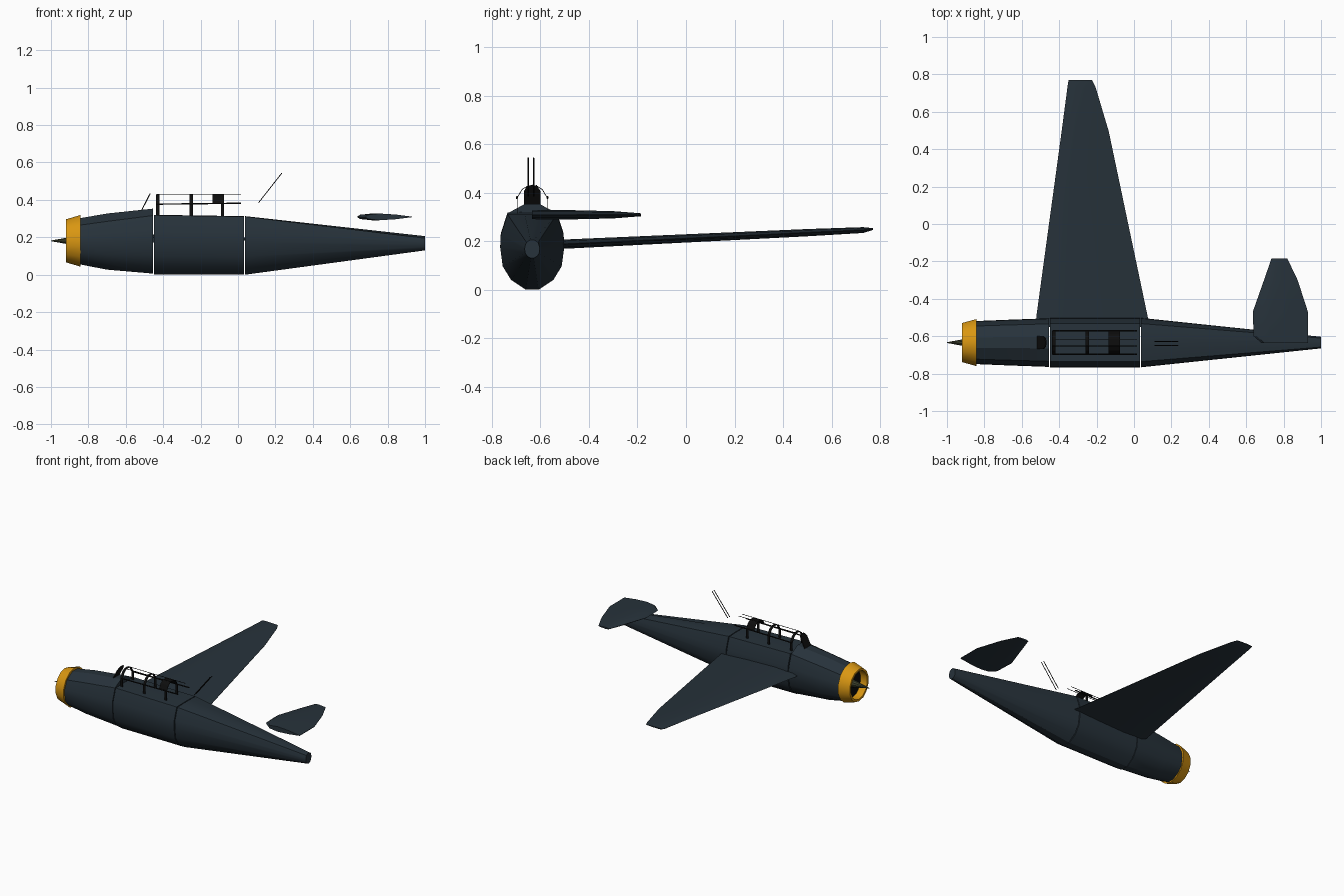
import bpy, bmesh, math
from mathutils import Vector

cube = bpy.data.objects.get("Cube")
if cube:
    bpy.data.objects.remove(cube, do_unlink=True)

CY = -0.634  # fuselage centre line


def material(name, color):
    m = bpy.data.materials.new(name)
    m.use_nodes = True
    m.diffuse_color = (*color, 1)
    bsdf = m.node_tree.nodes["Principled BSDF"]
    bsdf.inputs["Base Color"].default_value = (*color, 1)
    bsdf.inputs["Roughness"].default_value = 0.8
    return m


NAVY = material("dark navy", (0.020, 0.032, 0.043))
ORANGE = material("cowl orange", (0.70, 0.31, 0.006))
BLACK = material("frame black", (0.004, 0.004, 0.004))
OLIVE = material("dark olive", (0.045, 0.05, 0.025))


def loft(name, rings, mat, closed=True, caps=True, smooth=30):
    """Skin a list of point rings into one mesh."""
    bm = bmesh.new()
    loops = [[bm.verts.new(p) for p in ring] for ring in rings]
    n = len(loops[0])
    for a, b in zip(loops, loops[1:]):
        for i in range(n if closed else n - 1):
            j = (i + 1) % n
            bm.faces.new((a[i], a[j], b[j], b[i]))
    if caps:
        bm.faces.new(loops[0])
        bm.faces.new(loops[-1])
    bmesh.ops.recalc_face_normals(bm, faces=bm.faces)
    mesh = bpy.data.meshes.new(name)
    bm.to_mesh(mesh)
    bm.free()
    ob = bpy.data.objects.new(name, mesh)
    mesh.materials.append(mat)
    bpy.context.collection.objects.link(ob)
    if smooth:
        bpy.ops.object.select_all(action='DESELECT')
        ob.select_set(True)
        bpy.context.view_layer.objects.active = ob
        bpy.ops.object.shade_smooth_by_angle(angle=math.radians(smooth))
    return ob


def rod(name, a, b, radius, mat, end_radius=None, sides=6):
    a, b = Vector(a), Vector(b)
    turn = (b - a).to_track_quat('Z', 'Y')
    def ring(c, r):
        return [c + turn @ Vector((r * math.cos(t), r * math.sin(t), 0))
                for t in (math.tau * i / sides for i in range(sides))]
    end = radius if end_radius is None else end_radius
    return loft(name, [ring(a, radius), ring(b, end)], mat)


# Fuselage: half profile (width factor, height factor), mirrored
HALF = [(0.2, 0), (0.66, 0.13), (0.92, 0.31), (1, 0.56), (0.98, 0.73), (0.77, 1)]


def body_ring(x, half, bottom, shoulder, crest):
    side = [(u * half, bottom + v * (shoulder - bottom)) for u, v in HALF]
    side.append((0.24 * half, crest))
    pts = side + [(-y, z) for y, z in reversed(side)]
    return [(x, CY + y, z) for y, z in pts]


sections = {
    "front_fuselage": [(-0.845, 0.115, 0.055, 0.265, 0.302),
                       (-0.70, 0.121, 0.027, 0.285, 0.327),
                       (-0.455, 0.130, 0.006, 0.316, 0.353)],
    "middle_fuselage": [(-0.449, 0.132, 0.002, 0.318, 0.320),
                        (0.032, 0.132, 0, 0.311, 0.313)],
    "rear_fuselage": [(0.038, 0.132, 0, 0.311, 0.313),
                      (1.0, 0.031, 0.13, 0.195, 0.206)],
}
for name, stations in sections.items():
    loft(name, [body_ring(*s) for s in stations], NAVY)


# Engine cowl: hollow ring with a dark engine face and spinner
def oval(x, ry, rz, n=14):
    return [(x, CY + ry * math.cos(t), 0.181 + rz * math.sin(t))
            for t in (math.tau * (i + 0.5) / n for i in range(n))]


loft("engine_cowl", [oval(-0.842, 0.09, 0.10), oval(-0.842, 0.129, 0.138),
                     oval(-0.92, 0.107, 0.115), oval(-0.92, 0.092, 0.10),
                     oval(-0.86, 0.095, 0.105)], ORANGE, caps=False)
loft("engine_face", [oval(-0.865, 0.098, 0.107), oval(-0.85, 0.098, 0.107)], BLACK)
rod("spinner", (-0.87, CY, 0.181), (-1.0, CY, 0.181), 0.026, OLIVE, 0.002, 10)

# Flying surfaces: (y, leading x, trailing x, mid height, thickness)
FOIL = [(0, 0), (0.06, 0.6), (0.3, 1), (0.65, 0.7), (1, 0.08)]


def foil_ring(y, lead, trail, z, thick):
    chord = trail - lead
    top = [(lead + u * chord, y, z + v * thick / 2) for u, v in FOIL]
    low = [(lead + u * chord, y, z - v * thick / 2) for u, v in FOIL[:0:-1]]
    return top + low


wing = [(-0.55, -0.525, 0.085, 0.186, 0.038),
        (-0.48, -0.52, 0.070, 0.189, 0.038),
        (0.495, -0.387, -0.135, 0.235, 0.030),
        (0.73, -0.356, -0.205, 0.246, 0.024),
        (0.77, -0.350, -0.225, 0.250, 0.008)]
loft("left_wing", [foil_ring(*s) for s in wing], NAVY)
tail = [(-0.635, 0.68, 0.93, 0.309, 0.036),
        (-0.60, 0.64, 0.93, 0.309, 0.038),
        (-0.47, 0.635, 0.93, 0.309, 0.038),
        (-0.30, 0.695, 0.875, 0.309, 0.030),
        (-0.185, 0.735, 0.82, 0.309, 0.012)]
loft("left_tailplane", [foil_ring(*s) for s in tail], NAVY)

# Canopy: thin arched straps joined by lengthwise rails
ARCH = [(-0.063, 0.314), (-0.063, 0.38), (-0.043, 0.414), (-0.018, 0.430)]
ARCH += [(-y, z) for y, z in reversed(ARCH)]


def strap(name, x0, x1, profile):
    ob = loft(name, [[(x, CY + y, z) for y, z in profile] for x in (x0, x1)],
              BLACK, closed=False, caps=False, smooth=0)
    ob.modifiers.new("thickness", 'SOLIDIFY').thickness = 0.003


for i, x in enumerate((-0.43, -0.25, -0.083)):
    strap(f"canopy_hoop_{i + 1}", x - 0.009, x + 0.009, ARCH)
strap("canopy_wide_band", -0.135, -0.08, ARCH[1:-1])
for side, s in (("left", 1), ("right", -1)):
    rod(f"{side}_canopy_rail", (-0.435, CY + s * 0.063, 0.377),
        (0.015, CY + s * 0.063, 0.382), 0.004, BLACK)
    rod(f"{side}_canopy_top_rail", (-0.435, CY + s * 0.018, 0.430),
        (0.015, CY + s * 0.018, 0.430), 0.0018, BLACK)
    # Twin gun barrels behind the canopy
    rod(f"{side}_gun_barrel", (0.11, CY - 0.005 + s * 0.011, 0.385),
        (0.235, CY - 0.005 + s * 0.011, 0.544), 0.0025, BLACK)

# Sloped windscreen plate with a rounded top
SCREEN = [(-0.034, 0), (0.034, 0), (0.034, 0.7), (0.022, 0.92),
          (0, 1), (-0.022, 0.92), (-0.034, 0.7)]
loft("windscreen_plate", [[(-0.515 + h * 0.045 + d, CY + y, 0.345 + h * 0.088)
                           for y, h in SCREEN] for d in (-0.003, 0.003)],
     BLACK, smooth=0)
